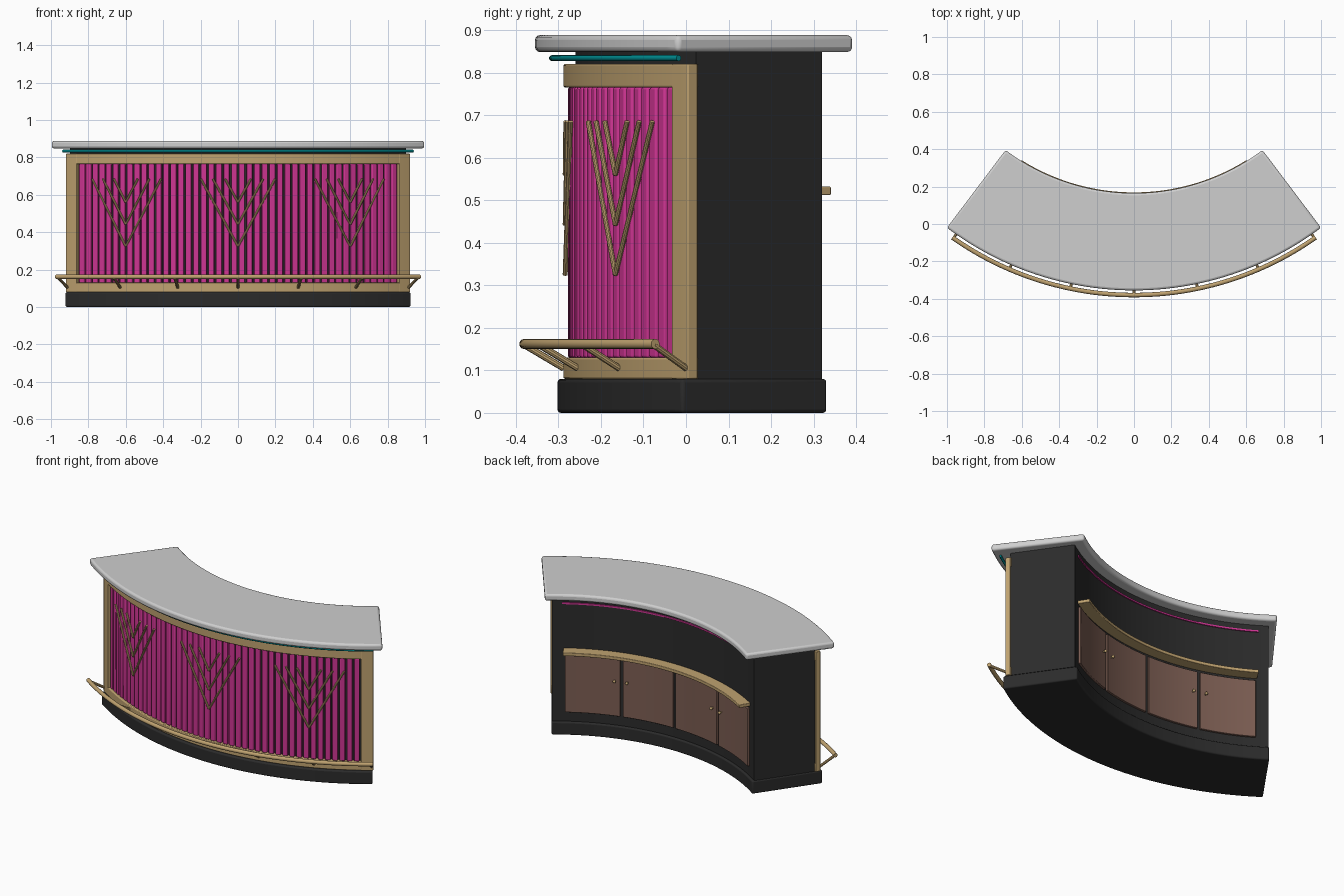
import bpy, bmesh
from math import sin, cos, radians
from mathutils import Vector

cube = bpy.data.objects.get("Cube")
if cube:
    bpy.data.objects.remove(cube, do_unlink=True)

CENTRE_Y = 1.305  # every part is swept about this vertical axis


def material(name, rgb):
    m = bpy.data.materials.new(name)
    m.use_nodes = True
    colour = (*rgb, 1)
    m.diffuse_color = colour
    bsdf = m.node_tree.nodes["Principled BSDF"]
    bsdf.inputs["Base Color"].default_value = colour
    bsdf.inputs["Roughness"].default_value = 0.6
    return m


STONE = material("pale grey stone", (0.62, 0.62, 0.62))
BLACK = material("charcoal", (0.024, 0.024, 0.024))
GOLD = material("brushed gold", (0.52, 0.36, 0.16))
PINK = material("magenta", (0.62, 0.035, 0.29))
TEAL = material("teal", (0.0, 0.27, 0.29))
BROWN = material("brown wood", (0.2, 0.11, 0.085))


def polar(r, deg, z):
    a = radians(deg)
    return Vector((r * sin(a), CENTRE_Y - r * cos(a), z))


def finish(bm, name, mat, bevel=0.0):
    bmesh.ops.recalc_face_normals(bm, faces=bm.faces)
    mesh = bpy.data.meshes.new(name)
    bm.to_mesh(mesh)
    bm.free()
    mesh.materials.append(mat)
    ob = bpy.data.objects.new(name, mesh)
    bpy.context.collection.objects.link(ob)
    if bevel:
        mod = ob.modifiers.new("Bevel", "BEVEL")
        mod.width, mod.segments = bevel, 3
        mod.limit_method, mod.angle_limit = "ANGLE", radians(40)
    bpy.ops.object.select_all(action="DESELECT")
    ob.select_set(True)
    bpy.context.view_layer.objects.active = ob
    bpy.ops.object.shade_smooth_by_angle(angle=radians(35))
    return ob


def add_sweep(bm, section, a0, a1, steps):
    """Sweep a closed (radius, z) section between two angles."""
    rings = []
    for i in range(steps + 1):
        a = a0 + (a1 - a0) * i / steps
        rings.append([bm.verts.new(polar(r, a, z)) for r, z in section])
    n = len(section)
    for p, q in zip(rings, rings[1:]):
        for k in range(n):
            bm.faces.new((p[k], p[(k + 1) % n], q[(k + 1) % n], q[k]))
    bm.faces.new(rings[0])
    bm.faces.new(rings[-1][::-1])


def block(name, mat, r0, r1, z0, z1, a0, a1, steps=48, bevel=0.0):
    bm = bmesh.new()
    add_sweep(bm, [(r0, z0), (r1, z0), (r1, z1), (r0, z1)], a0, a1, steps)
    return finish(bm, name, mat, bevel)


def tube(name, mat, r, z, radius, half):
    bm = bmesh.new()
    ring = [radians(k * 30) for k in range(12)]
    add_sweep(bm, [(r + radius * cos(t), z + radius * sin(t)) for t in ring], -half, half, 48)
    return finish(bm, name, mat)


def add_rod(bm, p, q, radius):
    d = q - p
    rot = d.to_track_quat("Z", "Y").to_matrix().to_4x4()
    rot.translation = (p + q) / 2
    bmesh.ops.create_cone(bm, cap_ends=True, segments=10, radius1=radius,
                          radius2=radius, depth=d.length, matrix=rot)


# Main carcass
block("plinth", BLACK, 1.189, 1.607, 0, 0.08, -35.14, 35.14, bevel=0.008)
block("counter_body", BLACK, 1.2025, 1.565, 0.08, 0.848, -35, 35)
block("countertop", STONE, 1.14, 1.66, 0.848, 0.888, -37.05, 37.05, bevel=0.012)
tube("teal_light_strip", TEAL, 1.62, 0.834, 0.007, 35.3)

# Gold frame around the front
block("frame_top_rail", GOLD, 1.56, 1.593, 0.765, 0.82, -35.2, 35.2, bevel=0.004)
block("frame_bottom_rail", GOLD, 1.56, 1.593, 0.08, 0.13, -35.2, 35.2, bevel=0.004)
for side, name in ((1, "left"), (-1, "right")):
    block(name + "_frame_post", GOLD, 1.565, 1.5935, 0.08, 0.82,
          side * 32.8, side * 35.3, steps=3, bevel=0.003)

# Vertical front slats
bm = bmesh.new()
COUNT, SPAN = 44, 65.4
pitch = SPAN / COUNT
for i in range(COUNT):
    mid = -SPAN / 2 + pitch * (i + 0.5)
    add_sweep(bm, [(1.56, 0.13), (1.583, 0.13), (1.583, 0.765), (1.56, 0.765)],
              mid - pitch * 0.38, mid + pitch * 0.38, 1)
finish(bm, "front_slats", PINK, bevel=0.005)

# Three nested chevron ornaments
for label, mid in (("right", -22.2), ("centre", 0), ("left", 22.2)):
    bm = bmesh.new()
    for spread in (7.2, 4.85, 2.5):
        low = 0.685 - 0.05 * spread
        for side in (-1, 1):
            add_rod(bm, polar(1.589, mid, low),
                    polar(1.589, mid + side * spread, 0.685), 0.006)
    finish(bm, label + "_chevron_ornament", GOLD)

# Foot rail with its slanted brackets
tube("foot_rail", GOLD, 1.685, 0.162, 0.012, 35.2)
bm = bmesh.new()
for i in range(-3, 4):
    a = i * 11.65
    add_rod(bm, polar(1.685, a, 0.16), polar(1.592, a, 0.105), 0.008)
finish(bm, "foot_rail_brackets", GOLD)

# Service side: shelf, light strip, doors and knobs
block("back_shelf", GOLD, 1.136, 1.21, 0.512, 0.532, -32, 32, bevel=0.003)
block("back_light_strip", PINK, 1.196, 1.206, 0.804, 0.814, -32.3, 32.3)
for i in range(4):
    a = -32 + 16 * i
    block(f"cabinet_door_{i + 1}", BROWN, 1.19, 1.206, 0.14, 0.495,
          a + 0.4, a + 15.6, steps=12, bevel=0.003)
    knob_angle = a + (14.2 if i % 2 == 0 else 1.8)
    bm = bmesh.new()
    add_rod(bm, polar(1.195, knob_angle, 0.36), polar(1.178, knob_angle, 0.36), 0.004)
    ball = bmesh.ops.create_uvsphere(bm, u_segments=12, v_segments=8, radius=0.009)
    bmesh.ops.translate(bm, verts=ball["verts"], vec=polar(1.174, knob_angle, 0.36))
    finish(bm, f"door_knob_{i + 1}", GOLD)
